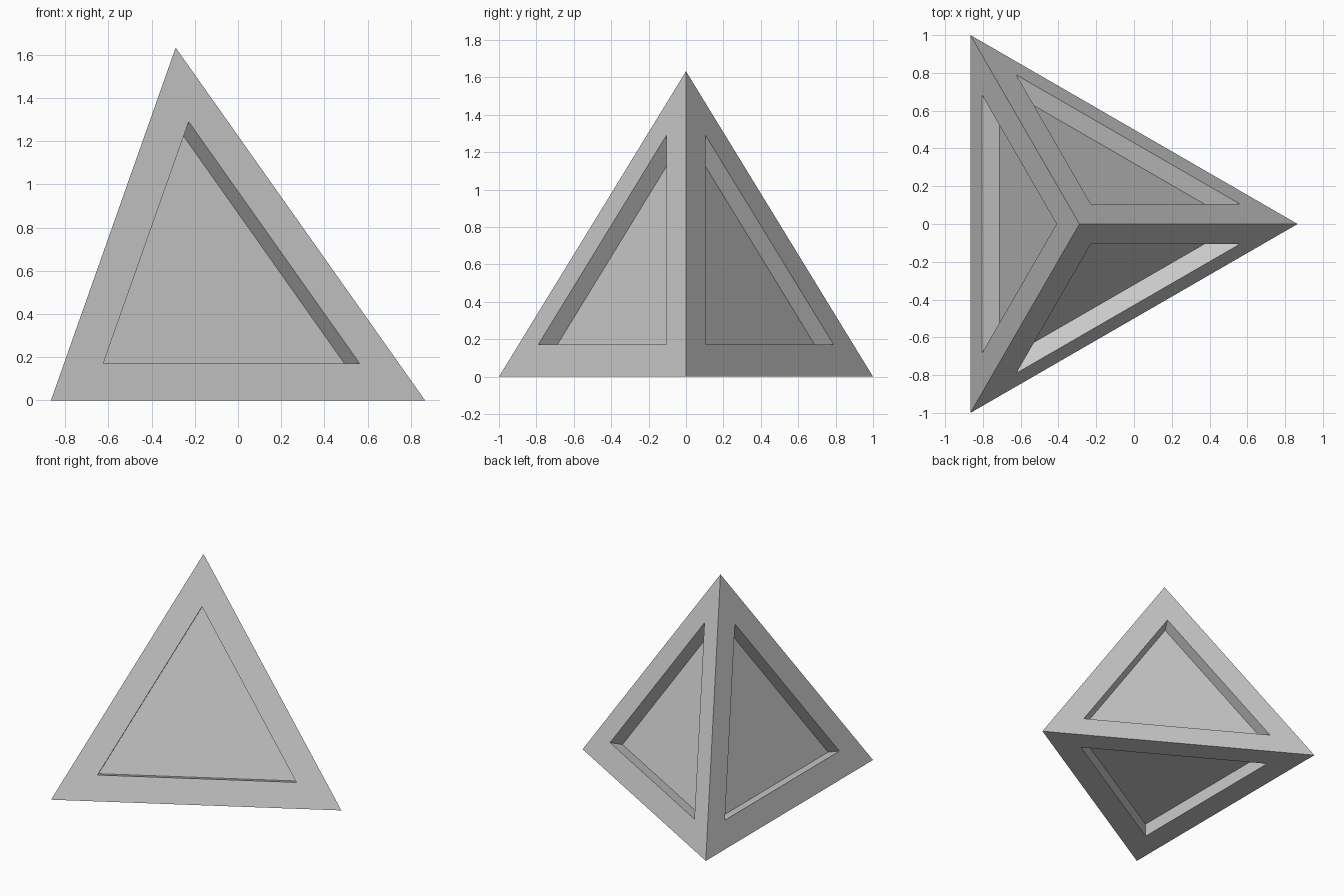
import bpy, bmesh
from math import sqrt

if "Cube" in bpy.data.objects:
    bpy.data.objects.remove(bpy.data.objects["Cube"])

EDGE = 2.0
BORDER = 0.182   # frame width around each recess
DEPTH = 0.1      # recess depth

bm = bmesh.new()

# Regular tetrahedron standing on z = 0
h = EDGE * sqrt(3) / 4
corners = [(h, 0, 0), (-h, 1, 0), (-h, -1, 0), (-h / 3, 0, EDGE * sqrt(2 / 3))]
bmesh.ops.convex_hull(bm, input=[bm.verts.new(c) for c in corners])
bmesh.ops.recalc_face_normals(bm, faces=bm.faces[:])

# Border on every face
panels = bm.faces[:]
bmesh.ops.inset_individual(bm, faces=panels, thickness=BORDER, depth=0,
                           use_even_offset=True)

# Straight-walled triangular recess in every face, base included
for face in panels:
    inward = -face.normal.copy() * DEPTH
    floor = bmesh.ops.extrude_discrete_faces(bm, faces=[face])["faces"][0]
    bmesh.ops.translate(bm, verts=floor.verts[:], vec=inward)

bmesh.ops.recalc_face_normals(bm, faces=bm.faces[:])
mesh = bpy.data.meshes.new("recessed_tetrahedron")
bm.to_mesh(mesh)
bm.free()
bpy.context.collection.objects.link(
    bpy.data.objects.new("recessed_tetrahedron", mesh))
